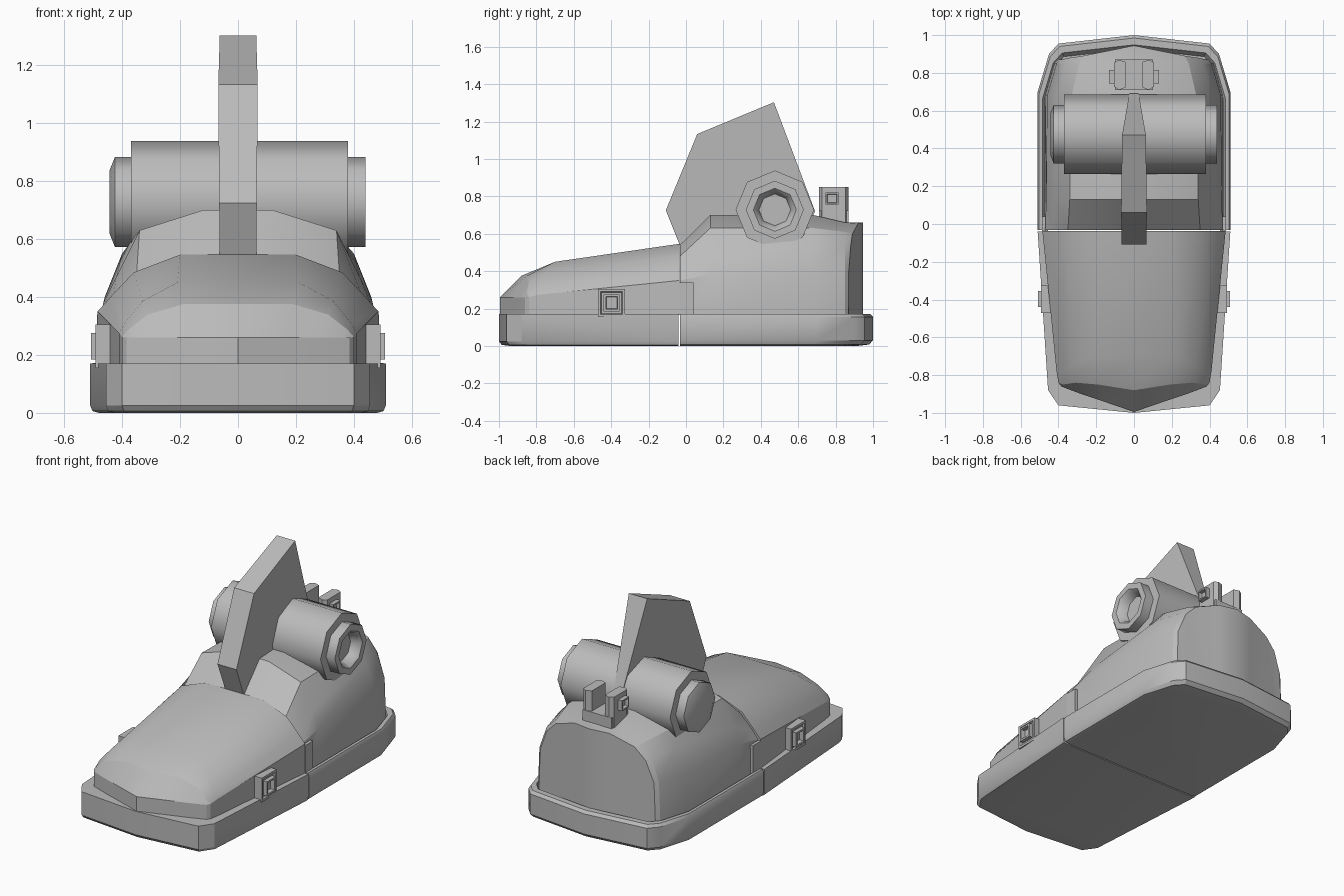
import bpy
import bmesh
import math
from mathutils import Matrix, Vector

default_cube = bpy.data.objects.get("Cube")
if default_cube:
    bpy.data.objects.remove(default_cube, do_unlink=True)

grey = bpy.data.materials.new("plain_grey")
grey.use_nodes = True
grey.diffuse_color = (0.5, 0.5, 0.5, 1)
grey.node_tree.nodes["Principled BSDF"].inputs["Base Color"].default_value = (0.5, 0.5, 0.5, 1)


def finish(name, bm, smooth_angle=30):
    """Turn a bmesh into a shaded, coloured object."""
    bmesh.ops.remove_doubles(bm, verts=bm.verts, dist=0.0005)
    bmesh.ops.recalc_face_normals(bm, faces=bm.faces)
    mesh = bpy.data.meshes.new(name)
    bm.to_mesh(mesh)
    bm.free()
    mesh.materials.append(grey)
    obj = bpy.data.objects.new(name, mesh)
    bpy.context.collection.objects.link(obj)
    bpy.ops.object.select_all(action="DESELECT")
    obj.select_set(True)
    bpy.context.view_layer.objects.active = obj
    bpy.ops.object.shade_smooth_by_angle(angle=math.radians(smooth_angle))
    return obj


def loft(name, rings, closed=True, cap_start=True, cap_end=True, smooth_angle=30):
    """Skin a row of equal-length rings of points."""
    bm = bmesh.new()
    rows = [[bm.verts.new(p) for p in ring] for ring in rings]
    count = len(rows[0])
    for a, b in zip(rows, rows[1:]):
        for i in range(count if closed else count - 1):
            j = (i + 1) % count
            bm.faces.new((a[i], a[j], b[j], b[i]))
    if cap_start:
        bm.faces.new(rows[0])
    if cap_end:
        bm.faces.new(rows[-1])
    return finish(name, bm, smooth_angle)


def mirrored(half):
    """Complete a half section that ends on the centre line."""
    return half + [(-x, y, z) for x, y, z in reversed(half[:-1])]


def shell(name, sections, base):
    """Loft half sections, then drop the last one to the base as an end wall."""
    rings = [mirrored(s) for s in sections]
    rings.append([(x, y, base) for x, y, z in rings[-1]])
    return loft(name, rings, closed=False, cap_end=False, smooth_angle=25)


def section(y, pairs):
    return [(x, y, z) for x, z in pairs]


def box(name, low, high):
    bm = bmesh.new()
    bmesh.ops.create_cube(bm, size=1)
    for v in bm.verts:
        v.co = Vector([(a + b) / 2 + c * (b - a) for a, b, c in zip(low, high, v.co)])
    return finish(name, bm)


def socket_block(name, low, high, side, rim, depth):
    """Box with a square socket sunk into its outward face."""
    bm = bmesh.new()
    bmesh.ops.create_cube(bm, size=1)
    for v in bm.verts:
        v.co = Vector([(a + b) / 2 + c * (b - a) for a, b, c in zip(low, high, v.co)])
    bm.normal_update()
    outer = [f for f in bm.faces if f.normal.x > 0.9]
    bmesh.ops.inset_region(bm, faces=outer, thickness=rim, depth=0)
    bmesh.ops.inset_region(bm, faces=outer, thickness=rim / 3, depth=-depth)
    bmesh.ops.transform(bm, matrix=Matrix.Diagonal((side, 1, 1, 1)), verts=bm.verts)
    return finish(name, bm)


def lathe_x(name, profile, sides=8):
    """Turn (x, radius) steps about the barrel axis."""
    rings = []
    for x, r in profile:
        angles = [2 * math.pi * i / sides for i in range(sides)]
        rings.append([(x, 0.475 + r * math.sin(a), 0.728 + r * math.cos(a)) for a in angles])
    return loft(name, rings, smooth_angle=46)


# Sole halves, meeting at a thin seam
SEAM = -0.036


def sole(name, half, steps):
    outline = mirrored([(x, y, 0) for x, y in half])
    joint = outline[0][1]
    rings = [[(x * s, joint + (y - joint) * s, z) for x, y, _ in outline] for s, z in steps]
    loft(name, rings)


sole("toe_sole", [(0.51, SEAM - 0.004), (0.455, -0.88), (0.40, -0.96), (0, -1)],
     [(0.94, 0), (0.985, 0.006), (1, 0.025), (1, 0.17)])
sole("heel_sole", [(0.51, SEAM + 0.004), (0.51, 0.70), (0.45, 0.90), (0.40, 0.955), (0, 1)],
     [(0.92, 0), (0.98, 0.008), (1, 0.03), (1, 0.155), (0.985, 0.172), (0.95, 0.172), (0.93, 0.14)])

# Toe cover
shell("toe_cover", [
    section(SEAM, [(0.485, 0.165), (0.485, 0.35), (0.44, 0.40), (0.36, 0.485), (0.2, 0.546), (0, 0.546)]),
    [(0.41, -0.78, 0.165), (0.41, -0.78, 0.275), (0.39, -0.79, 0.31),
     (0.33, -0.75, 0.385), (0.21, -0.7, 0.45), (0, -0.7, 0.45)],
    [(0.40, -0.84, 0.165), (0.40, -0.84, 0.262), (0.375, -0.85, 0.29),
     (0.31, -0.84, 0.34), (0.19, -0.85, 0.375), (0, -0.88, 0.375)],
    [(0.385, -0.86, 0.165), (0.385, -0.86, 0.26), (0.36, -0.87, 0.26),
     (0.28, -0.90, 0.26), (0.16, -0.94, 0.26), (0, -0.995, 0.26)],
], 0.165)

# Heel body
shell("heel_body", [
    section(SEAM + 0.004, [(0.47, 0.14), (0.47, 0.35), (0.43, 0.40), (0.35, 0.48), (0.2, 0.54), (0, 0.54)]),
    section(0.13, [(0.47, 0.14), (0.465, 0.38), (0.42, 0.47), (0.34, 0.63), (0.12, 0.70), (0, 0.70)]),
    section(0.68, [(0.47, 0.14), (0.46, 0.40), (0.40, 0.55), (0.33, 0.63), (0.12, 0.70), (0, 0.70)]),
    section(0.85, [(0.42, 0.14), (0.41, 0.40), (0.36, 0.54), (0.29, 0.61), (0.12, 0.66), (0, 0.66)]),
    [(0.40, 0.87, 0.14), (0.39, 0.87, 0.40), (0.34, 0.88, 0.53),
     (0.27, 0.89, 0.60), (0.12, 0.92, 0.655), (0, 0.945, 0.66)],
], 0.14)

# Ankle barrel with an open socket on the left and a plain cap on the right
lathe_x("ankle_barrel", [(-0.37, 0.21), (0.38, 0.21)])
lathe_x("barrel_socket", [(0.36, 0.155), (0.44, 0.155), (0.44, 0.115), (0.425, 0.10), (0.38, 0.085), (0.37, 0.05)])
lathe_x("barrel_cap", [(-0.36, 0.155), (-0.425, 0.155), (-0.443, 0.11)])

# Upright shin fin, thinning toward its lower back edge
fin = [(0.47, 1.303, 0.063), (0.06, 1.133, 0.068), (-0.108, 0.725, 0.065),
       (-0.03, 0.53, 0.063), (0.60, 0.53, 0.03), (0.69, 0.72, 0.025)]
loft("shin_fin", [[(side * w, y, z) for y, z, w in fin] for side in (-1, 1)])

# Rear bracket base
box("bracket_base", (-0.10, 0.71, 0.60), (0.10, 0.87, 0.725))

for side, label in ((1, "left"), (-1, "right")):
    # Side latch, hinge tab and bracket prong
    socket_block(label + "_latch", (0.42, -0.47, 0.155), (0.492, -0.325, 0.305), side, 0.02, 0.01)
    socket_block(label + "_latch_socket", (0.43, -0.44, 0.185), (0.507, -0.355, 0.275), side, 0.016, 0.03)
    tab_x = sorted((side * 0.455, side * 0.487))
    box(label + "_hinge_tab", (tab_x[0], SEAM, 0.165), (tab_x[1], 0.04, 0.34))
    prong = [(0.71, 0.66), (0.87, 0.66), (0.87, 0.85), (0.71, 0.85)]
    loft(label + "_bracket_prong",
         [[(side * x, 0.79 + (y - 0.79) * s, z) for y, z in prong] for x, s in ((0.045, 0.85), (0.08, 1), (0.105, 0.8))])
    socket_block(label + "_bracket_pin", (0.09, 0.745, 0.755), (0.132, 0.815, 0.82), side, 0.012, 0.02)
